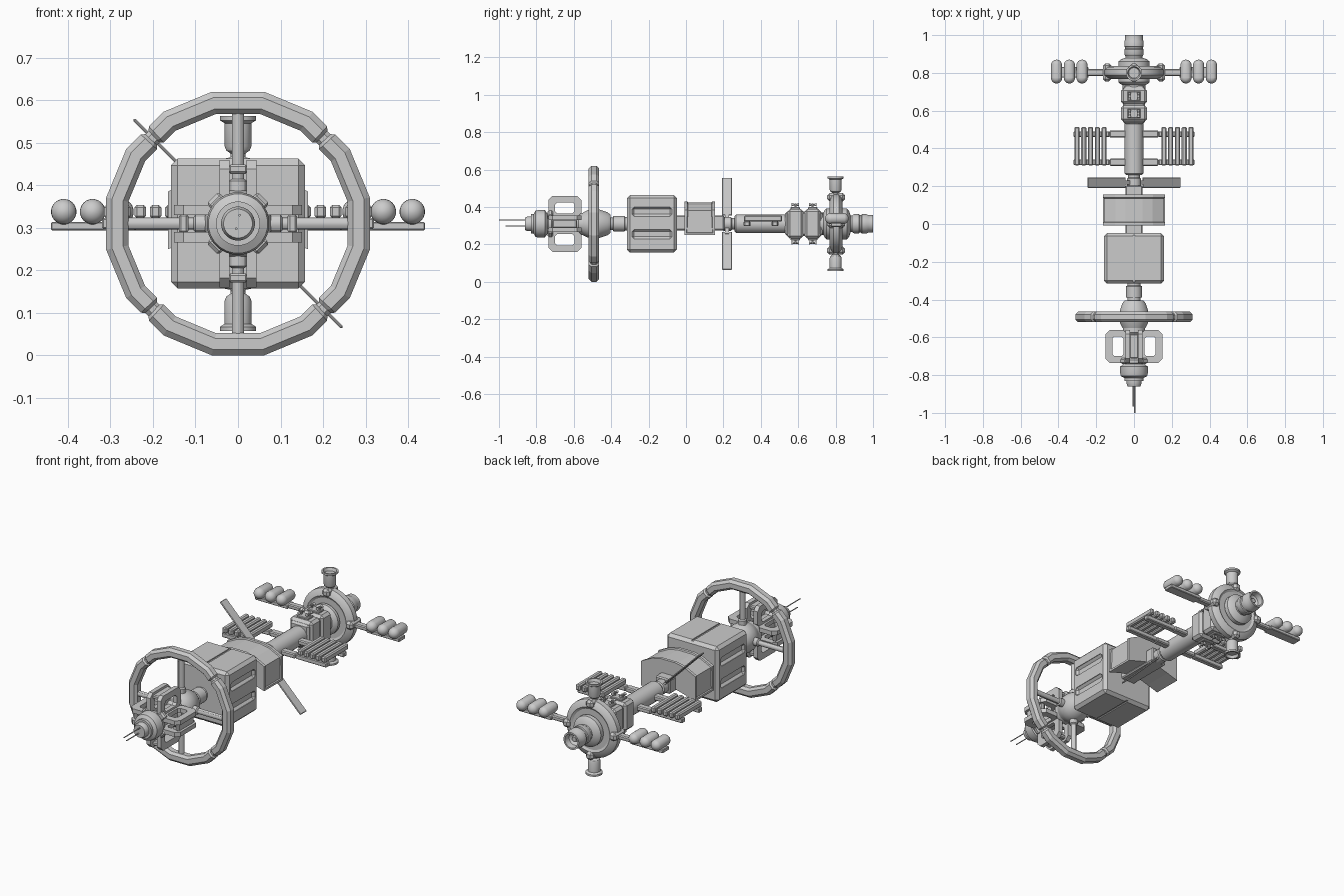
import bpy, bmesh, math
from mathutils import Matrix, Vector

if "Cube" in bpy.data.objects:
    bpy.data.objects.remove(bpy.data.objects["Cube"])

K = Matrix.Translation((0, 0, 0.31))           # station axis height
T = Matrix.Translation


def ry(deg):
    return Matrix.Rotation(math.radians(deg), 4, 'Y')


RX = Matrix.Rotation(math.radians(90), 4, 'X')  # turns local y into z


def finish(bm, name, mat=Matrix(), smooth=False):
    bmesh.ops.recalc_face_normals(bm, faces=bm.faces)
    bm.transform(K @ mat)
    me = bpy.data.meshes.new(name)
    bm.to_mesh(me)
    bm.free()
    ob = bpy.data.objects.new(name, me)
    bpy.context.collection.objects.link(ob)
    if smooth:
        bpy.ops.object.select_all(action='DESELECT')
        ob.select_set(True)
        bpy.context.view_layer.objects.active = ob
        bpy.ops.object.shade_smooth_by_angle(angle=math.radians(30))
    return ob


def lathe(name, prof, n=24, mat=Matrix()):
    """Revolve (y, r) pairs around the local y axis and cap the ends."""
    bm = bmesh.new()
    rows = []
    for y, r in prof:
        rows.append([bm.verts.new((r * math.cos(a), y, r * math.sin(a)))
                     for a in [2 * math.pi * (i + .5) / n for i in range(n)]])
    for p, q in zip(rows, rows[1:]):
        for i in range(n):
            bm.faces.new((p[i], p[i - 1], q[i - 1], q[i]))
    bm.faces.new(rows[0])
    bm.faces.new(rows[-1])
    return finish(bm, name, mat, True)


def box(name, c, s, bevel=0, mat=Matrix()):
    bm = bmesh.new()
    bmesh.ops.create_cube(bm, size=1, matrix=T(c) @ Matrix.Diagonal((*s, 1)))
    if bevel:
        bmesh.ops.bevel(bm, geom=bm.edges[:], offset=bevel, segments=1, affect='EDGES')
    return finish(bm, name, mat)


def sweep(name, sections, mat=Matrix()):
    """Closed loop of matching cross-sections."""
    bm = bmesh.new()
    rows = [[bm.verts.new(p) for p in s] for s in sections]
    m = len(rows[0])
    for k in range(len(rows)):
        for i in range(m):
            bm.faces.new((rows[k - 1][i - 1], rows[k - 1][i], rows[k][i], rows[k][i - 1]))
    return finish(bm, name, mat)


def cut(ob, cutters):
    bpy.context.view_layer.objects.active = ob
    for c in cutters:
        m = ob.modifiers.new('recess', 'BOOLEAN')
        m.operation, m.object, m.solver = 'DIFFERENCE', c, 'EXACT'
        bpy.ops.object.modifier_apply(modifier=m.name)
        bpy.data.objects.remove(c)


# Front nose and paired antennas
lathe('nose', [(-.86, .022), (-.86, .034), (-.845, .04), (-.83, .04), (-.83, .052), (-.815, .052),
               (-.805, .07), (-.79, .074), (-.755, .074), (-.745, .06), (-.735, .048)])
lathe('antenna_upper', [(-1, .003), (-.85, .003)], 8, T((.004, 0, .02)))
lathe('antenna_lower', [(-.965, .003), (-.85, .003)], 8, T((-.004, 0, -.012)))

# Docking hub with four twin-frame arms
lathe('docking_hub', [(-.75, .045), (-.735, .06), (-.72, .06), (-.71, .046), (-.59, .046),
                      (-.575, .06), (-.55, .06)], 16)


def octagon(r0, r1, y0, y1, c, x):
    return [Vector((x, y, r)) for y, r in
            [(y0 + c, r0), (y1 - c, r0), (y1, r0 + c), (y1, r1 - c), (y1 - c, r1),
             (y0 + c, r1), (y0, r1 - c), (y0, r0 + c)]]


for k in range(4):
    for x in (-.032, .032):
        o = [octagon(.035, .15, -.735, -.56, .022, x + d) for d in (-.012, .012)]
        i = [octagon(.055, .115, -.70, -.595, .012, x + d) for d in (-.012, .012)]
        sweep('docking_frame', list(zip(o[0], o[1], i[1], i[0])), ry(90 * k))
    box('docking_latch', (0, -.648, .128), (.045, .13, .022), .005, ry(90 * k))
    box('hub_fin', (0, -.725, .055), (.045, .03, .06), .008, ry(90 * k + 45))

# Rotating habitat ring: 16-sided sweep with a necked joint on each diagonal
secs = []
for q in range(4):
    for a, s in [(-44, .72), (-42.5, 1), (-33.75, 1), (-11.25, 1), (11.25, 1), (33.75, 1),
                 (42.5, 1), (44, .72)]:
        f = 1.0 / math.cos(math.radians(11.25))
        if abs(a) > 34:
            f = 1.0 / math.cos(math.radians(45 - abs(a)))
        t = math.radians(a + 90 * q)
        sec = []
        for dr, dy in [(-.026, -.014), (-.014, -.028), (.012, -.028), (.026, -.014),
                       (.026, .014), (.012, .028), (-.014, .028), (-.026, .014)]:
            r = (.284 + dr * s) * f
            sec.append((r * math.sin(t), -.492 + dy * s, r * math.cos(t)))
        secs.append(sec)
sweep('habitat_ring', secs)
lathe('ring_hub', [(-.56, .045), (-.55, .062), (-.525, .074), (-.505, .08), (-.475, .08), (-.455, .074),
                   (-.42, .062), (-.405, .05), (-.405, .034), (-.395, .034)])
for k in range(4):
    lathe('ring_spoke', [(.06, .022), (.10, .022), (.105, .015), (.265, .015)], 12,
          ry(90 * k) @ T((0, -.492, 0)) @ RX)

# Connector and main cargo block
lathe('forward_connector', [(-.40, .034), (-.39, .034), (-.388, .042), (-.33, .042), (-.325, .036), (-.30, .036)])
cargo = box('cargo_block', (0, -.182, 0), (.316, .268, .306), .016)
cut(cargo, [box('slot_cutter', (sx * .158, -.182, z), (.03, .215, .05), .012)
            for sx in (-1, 1) for z in (.065, -.055)]
    + [box('seam_cutter', (0, -.182, z), (.012, .3, .012)) for z in (-.153, .153)])

# Spine beam through the arched module
box('spine_beam', (0, .07, .005), (.09, .27, .08), .006)
arch = [(.165, -.06), (.165, .075), (.10, .108), (.045, .12)]
prof = arch + [(-x, z) for x, z in reversed(arch)] + [(-.10, -.04), (-.045, -.025), (.045, -.025), (.10, -.04)]
bm = bmesh.new()
front = bm.faces.new([bm.verts.new((x, -.008, z)) for x, z in prof])
ext = bmesh.ops.extrude_face_region(bm, geom=[front])['geom']
bmesh.ops.translate(bm, verts=[v for v in ext if isinstance(v, bmesh.types.BMVert)], vec=(0, .163, 0))
bmesh.ops.recalc_face_normals(bm, faces=bm.faces)
skin = [f for f in bm.faces if abs(f.normal.y) < .1 and f.normal.z > -.1]
bmesh.ops.inset_region(bm, faces=skin, thickness=.016, depth=0)
bmesh.ops.inset_region(bm, faces=skin, thickness=.003, depth=-.007)
finish(bm, 'arched_module')

# Diagonal radiator blades
lathe('radiator_hub', [(.17, .03), (.195, .03), (.2, .038), (.24, .038), (.245, .032), (.27, .032)], 16)
for a in (-45, 135):
    box('radiator_blade', (0, .219, .205), (.008, .055, .284), .003, ry(a))
    box('radiator_stem', (0, .219, .05), (.012, .022, .06), 0, ry(a))

# Central tube with slatted racks on both sides
lathe('central_tube', [(.26, .042), (.268, .05), (.54, .05), (.548, .042), (.56, .042)])
for s in (-1, 1):
    for y in (.327, .476):
        box('rack_inner_arm', (s * .085, y, 0), (.09, .038, .026), .005)
        box('rack_rail', (s * .225, y, 0), (.19, .03, .026), .004)
    for i in range(5):
        box('rack_slat', (s * (.158 + .036 * i), .412, .028), (.027, .205, .032), .006)

# Service node with manoeuvring thrusters
for y in (.585, .677):
    box('service_node', (0, y, 0), (.138, .086, .158), .014)
    for s in (-1, 1):
        box('thruster_base', (0, y, s * .083), (.07, .05, .012), .003)
        for x in (-.024, .024):
            lathe('thruster_post', [(.08, .006), (.108, .006)], 8, T((x, y, 0)) @ ry(0 if s > 0 else 180) @ RX)
            for d in (-1, 1):
                lathe('thruster_nozzle', [(0, .004), (.008, .005), (.02, .009)], 10,
                      T((x, y, s * .102)) @ Matrix.Rotation(0 if d > 0 else math.pi, 4, 'Z'))
box('node_coupling', (0, .63, 0), (.115, .2, .13), .01)

# Rear hub disc with collar ring
lathe('rear_hub', [(.715, .06), (.735, .06), (.742, .075), (.752, .083), (.768, .083), (.775, .072), (.775, .11),
                   (.768, .122), (.775, .143), (.788, .157), (.817, .157), (.83, .143), (.837, .122), (.83, .11),
                   (.83, .072), (.837, .083), (.86, .083), (.872, .07), (.88, .045), (.895, .045)], 32)
for k in range(4):
    box('collar_clamp', (0, .8025, .142), (.044, .095, .044), .012, ry(90 * k))

# Vertical pods above and below the rear hub
for a in (0, 180):
    lathe('docking_pod', [(.14, .018), (.165, .018), (.172, .028), (.182, .032), (.236, .032), (.243, .043),
                          (.253, .043), (.253, .034), (.238, .028)], 20, ry(a) @ T((0, .8, 0)) @ RX)

# Side booms with three capsule tanks each
cap = []
for i in range(13):
    t = math.radians(max(4, min(176, 15 * i)))
    cap.append(((-.033 if i < 7 else .033) - .03 * math.cos(t), .03 * math.sin(t)))
cap.insert(6, (-.033, .03))
for s in (-1, 1):
    box('tank_boom', (s * .205, .8025, -.004), (.09, .036, .024), .005)
    box('tank_tray', (s * .34, .8025, -.006), (.20, .056, .02), .003)
    for x in (.275, .342, .41):
        lathe('tank', cap, 20, T((s * x, .807, .028)))

# Rear engine with hollow nozzle
lathe('engine', [(.885, .04), (.89, .047), (.90, .052), (.925, .052), (.928, .047), (.936, .047), (.94, .052),
                 (.965, .052), (.975, .047), (1, .047), (1, .038), (.97, .034), (.955, .02), (.975, .012)])
